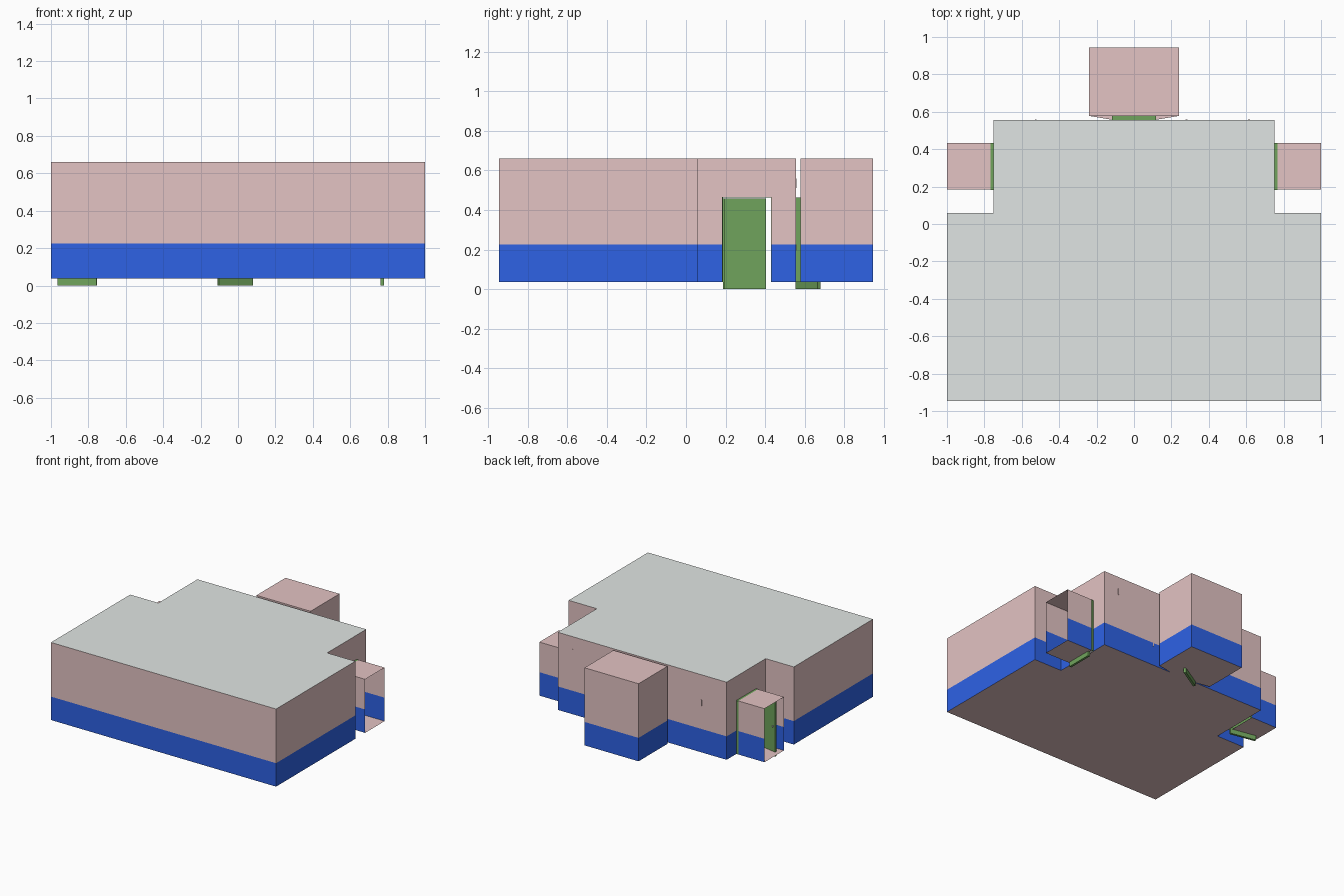
import bpy, bmesh, math
from mathutils import Matrix, Vector

if "Cube" in bpy.data.objects:
    bpy.data.objects.remove(bpy.data.objects["Cube"])


def mat(name, r, g, b):
    lin = [((c / 255 + 0.055) / 1.055) ** 2.4 for c in (r, g, b)]
    m = bpy.data.materials.new(name)
    m.diffuse_color = (*lin, 1)
    m.use_nodes = True
    m.node_tree.nodes["Principled BSDF"].inputs["Base Color"].default_value = m.diffuse_color
    return m


PINK = mat("pink plaster", 227, 195, 195)
BLUE = mat("blue dado", 46, 98, 229)
GREEN = mat("green paint", 112, 164, 92)
GREY = mat("grey roof", 224, 229, 227)

Z0, ZB, ZD, ZT = 0.037, 0.225, 0.463, 0.66   # floor, blue line, door head, roof


def make(name, bm, mats):
    bmesh.ops.remove_doubles(bm, verts=bm.verts, dist=1e-5)
    me = bpy.data.meshes.new(name)
    bm.to_mesh(me)
    bm.free()
    for m in mats:
        me.materials.append(m)
    ob = bpy.data.objects.new(name, me)
    bpy.context.collection.objects.link(ob)
    return ob


def poly(bm, pts, idx=0):
    f = bm.faces.new([bm.verts.new(p) for p in pts])
    f.material_index = idx


def flat(bm, pts, z, idx=0, down=False):
    pts = [(x, y, z) for x, y in pts]
    poly(bm, pts[::-1] if down else pts, idx)


def wall(bm, a, b, z0=Z0, z1=ZT):
    """Vertical panel, blue below the dado line and pink above."""
    levels = [z0] + ([ZB] if z0 < ZB < z1 else []) + [z1]
    for lo, hi in zip(levels, levels[1:]):
        poly(bm, [(*a, lo), (*b, lo), (*b, hi), (*a, hi)], 1 if hi <= ZB else 0)


def wall_with_door(bm, a, b, t0, t1):
    a, b = Vector(a), Vector(b)
    p, q = a.lerp(b, t0), a.lerp(b, t1)
    wall(bm, a, p)
    wall(bm, q, b)
    wall(bm, p, q, ZD, ZT)


def box(bm, lo, hi, m=None):
    size = [h - l for l, h in zip(lo, hi)]
    mid = [(h + l) / 2 for l, h in zip(lo, hi)]
    t = Matrix.Translation(mid) @ Matrix.Diagonal((*size, 1))
    bmesh.ops.create_cube(bm, size=1, matrix=(m @ t) if m else t)


# Main T-shaped room
XW, XN, YF, YS, YB = 1.0, 0.75, -0.945, 0.06, 0.556
D0, D1 = 0.187, 0.429                      # side doorway in y
plan = [(-XW, YF), (XW, YF), (XW, YS), (XN, YS), (XN, YB), (-XN, YB), (-XN, YS), (-XW, YS)]
doors = {3: ((D0 - YS) / (YB - YS), (D1 - YS) / (YB - YS)),
         4: ((XN - 0.115) / (2 * XN), (XN + 0.115) / (2 * XN)),
         5: ((YB - D1) / (YB - YS), (YB - D0) / (YB - YS))}
bm = bmesh.new()
for i, a in enumerate(plan):
    b = plan[(i + 1) % len(plan)]
    if i in doors:
        wall_with_door(bm, a, b, *doors[i])
    else:
        wall(bm, a, b)
flat(bm, plan, Z0, 0, True)
flat(bm, plan, ZT, 2)
make("main_room", bm, [PINK, BLUE, GREY])

# Back room with doorway and splayed threshold
bx, y0, y1 = 0.24, 0.578, 0.945
bm = bmesh.new()
ring = [(-bx, y0), (bx, y0), (bx, y1), (-bx, y1)]
wall_with_door(bm, ring[0], ring[1], (bx - 0.115) / (2 * bx), (bx + 0.115) / (2 * bx))
for i in (1, 2, 3):
    wall(bm, ring[i], ring[(i + 1) % 4])
flat(bm, ring, Z0, 0, True)
flat(bm, ring, ZT)
flat(bm, [(-0.11, YB), (0.11, YB), (bx, y0), (-bx, y0)], Z0, 0, True)
make("back_room", bm, [PINK, BLUE])

# Side passages, open at the outer end
for s, side in ((1, "right"), (-1, "left")):
    bm = bmesh.new()
    xi, xo = s * 0.768, s * 1.0
    ya, yb = 0.185, 0.432
    wall(bm, (xi, ya), (xo, ya), Z0, ZD + 0.004)
    wall(bm, (xo, yb), (xi, yb), Z0, ZD + 0.004)
    quad = [(xi, ya), (xo, ya), (xo, yb), (xi, yb)][::s]
    flat(bm, quad, Z0, 0, True)
    flat(bm, quad, ZD + 0.004)
    make(side + "_passage", bm, [PINK, BLUE])

    # Door frame lining
    bm = bmesh.new()
    xa, xb = sorted((s * 0.75, s * 0.768))
    box(bm, (xa, 0.183, Z0), (xb, 0.187, ZD))
    box(bm, (xa, 0.429, Z0), (xb, 0.433, ZD))
    box(bm, (xa, 0.183, ZD), (xb, 0.433, ZD + 0.003))
    make(side + "_door_frame", bm, [GREEN])

bm = bmesh.new()
box(bm, (-0.117, YB, Z0), (-0.113, y0, 0.461))
box(bm, (0.113, YB, Z0), (0.117, y0, 0.461))
box(bm, (-0.117, YB, 0.459), (0.117, y0, ZD))
make("back_door_frame", bm, [GREEN])


# Doors: leaf runs along local +x from its hinge
def door(name, hinge, angle, knob_side):
    m = Matrix.Translation((*hinge, 0)) @ Matrix.Rotation(math.radians(angle), 4, 'Z')
    bm = bmesh.new()
    box(bm, (0, -0.009, 0), (0.213, 0.009, 0.457), m)
    make(name, bm, [GREEN])
    bm = bmesh.new()
    bmesh.ops.create_uvsphere(bm, u_segments=8, v_segments=6, radius=0.007,
                              matrix=m @ Matrix.Translation((0.195, knob_side * 0.014, 0.24)))
    make(name + "_knob", bm, [GREY])


door("right_door", (0.772, 0.192), 90, 1)
door("left_door", (-0.755, 0.197), 169, -1)
door("back_door", (-0.106, 0.562), 31, -1)

# Small fittings showing through the back wall
for i, (x, z, h) in enumerate([(0.615, 0.535, 0.05), (-0.525, 0.435, 0.05), (0.28, 0.21, 0.03)]):
    bm = bmesh.new()
    box(bm, (x - 0.005, YB - 0.01, z - h / 2), (x + 0.005, YB + 0.003, z + h / 2))
    make("wall_fitting_%d" % (i + 1), bm, [PINK])
